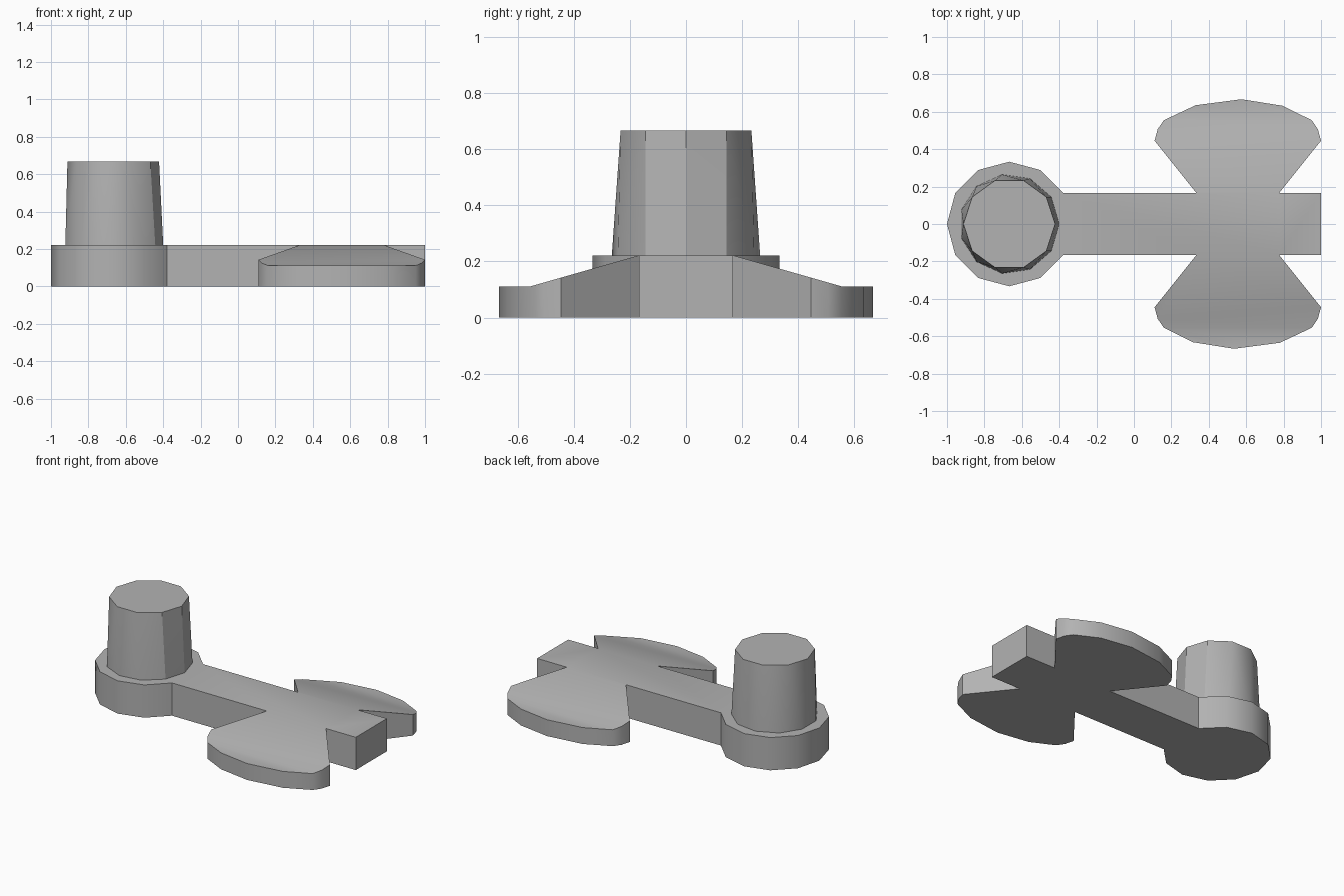
import bpy, bmesh
from math import radians, sin, cos, tau
from mathutils import Vector

cube = bpy.data.objects.get("Cube")
if cube:
    bpy.data.objects.remove(cube, do_unlink=True)

grey = bpy.data.materials.new("plain grey")
grey.use_nodes = True
COLOUR = (0.45, 0.45, 0.45, 1)
grey.diffuse_color = COLOUR
grey.node_tree.nodes["Principled BSDF"].inputs["Base Color"].default_value = COLOUR

PIVOT_X, WING_X = -0.667, 0.555     # centres of the round end and of the wings
HALF, TOP, LIP = 0.1667, 0.222, 0.111
SHOULDER = 0.555                    # where the wing slope meets the flat lip


def ring(radius, sides, z):
    return [Vector((PIVOT_X + radius * cos(tau * i / sides),
                    radius * sin(tau * i / sides), z)) for i in range(sides)]


def finish(name, bm):
    bmesh.ops.recalc_face_normals(bm, faces=bm.faces)
    mesh = bpy.data.meshes.new(name)
    bm.to_mesh(mesh)
    bm.free()
    mesh.materials.append(grey)
    obj = bpy.data.objects.new(name, mesh)
    bpy.context.collection.objects.link(obj)
    bpy.ops.object.select_all(action='DESELECT')
    obj.select_set(True)
    bpy.context.view_layer.objects.active = obj
    bpy.ops.object.shade_smooth_by_angle(angle=radians(31))


def wing_height(y):
    slope = (y - HALF) / (SHOULDER - HALF)
    return TOP + (LIP - TOP) * min(slope, 1)


# Base plate: upper faces of round end, arm and two wings, then extruded to the floor
bm = bmesh.new()


def add_face(points):
    bm.faces.new([bm.verts.new(p) for p in points])


add_face(ring(0.333, 12, TOP))
disc_edge = PIVOT_X + 0.333 * cos(tau / 12)
arm_x = (disc_edge, WING_X - 0.222, WING_X + 0.222, 1)
add_face([(x, -HALF, TOP) for x in arm_x] + [(x, HALF, TOP) for x in reversed(arm_x)])

# Wing outlines, relative to the wing centre
slope_outline = [(-0.222, HALF), (0.222, HALF), (0.445, 0.445), (0.428, 0.507),
                 (0.395, SHOULDER), (-0.395, SHOULDER), (-0.428, 0.507), (-0.445, 0.445)]
lip_outline = [(-0.395, SHOULDER), (0.395, SHOULDER), (0.24, 0.632),
               (0.02, 0.667), (-0.225, 0.635)]
for turn in (1, -1):
    for outline in (slope_outline, lip_outline):
        add_face([(WING_X + turn * x, turn * y, wing_height(y)) for x, y in outline])

bmesh.ops.remove_doubles(bm, verts=bm.verts, dist=0.002)
result = bmesh.ops.extrude_face_region(bm, geom=bm.faces[:], use_keep_orig=True)
for item in result["geom"]:
    if isinstance(item, bmesh.types.BMVert):
        item.co.z = 0
finish("base_plate", bm)

# Tapered post: eleven sides at the foot, ten at the top
bm = bmesh.new()
for p in ring(0.267, 11, TOP) + ring(0.245, 10, 0.667):
    bm.verts.new(p)
bmesh.ops.convex_hull(bm, input=bm.verts[:])
bmesh.ops.dissolve_limit(bm, angle_limit=radians(1), verts=bm.verts[:], edges=bm.edges[:])
finish("post", bm)
